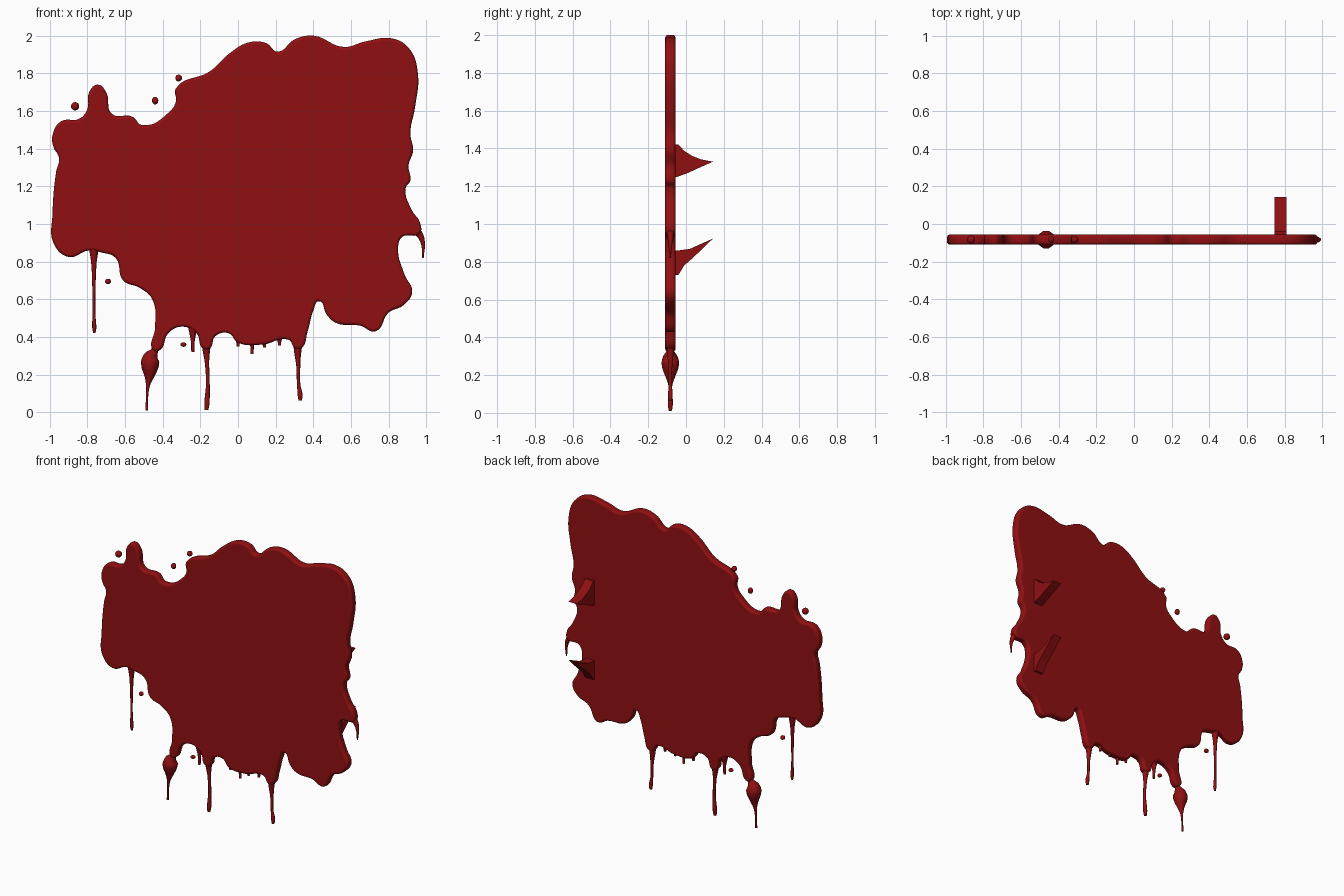
import bpy, bmesh, math

if "Cube" in bpy.data.objects:
    bpy.data.objects.remove(bpy.data.objects["Cube"])

red = bpy.data.materials.new("dark red")
red.diffuse_color = (0.28, 0.005, 0.006, 1)
red.use_nodes = True
red.node_tree.nodes["Principled BSDF"].inputs["Base Color"].default_value = red.diffuse_color
Y = -0.083   # mid plane of the slab


def finish(ob, angle=50):
    bpy.ops.object.select_all(action='DESELECT')
    ob.select_set(True)
    bpy.context.view_layer.objects.active = ob
    if ob.type == 'CURVE':
        bpy.ops.object.convert(target='MESH')
        ob = bpy.context.object
    ob.data.materials.clear()
    ob.data.materials.append(red)
    bpy.ops.object.shade_smooth_by_angle(angle=math.radians(angle))


def curve_object(name, pts, dims, cyclic, res):
    """Smooth curve through (x, z, radius) points, in the upright plane."""
    cu = bpy.data.curves.new(name, 'CURVE')
    cu.dimensions = dims
    cu.resolution_u = res
    sp = cu.splines.new('BEZIER')
    sp.bezier_points.add(len(pts) - 1)
    for bp, (x, z, r) in zip(sp.bezier_points, pts):
        bp.co = (x, z, 0)
        bp.radius = r
        bp.handle_left_type = bp.handle_right_type = 'AUTO'
    sp.use_cyclic_u = cyclic
    sp.radius_interpolation = 'CARDINAL'
    ob = bpy.data.objects.new(name, cu)
    bpy.context.collection.objects.link(ob)
    ob.rotation_euler.x = math.pi / 2
    ob.location.y = Y
    return ob


# splat: rounded slab, outline clockwise from the upper left corner
outline = [
    (-.985, 1.47), (-.94, 1.545), (-.84, 1.56), (-.80, 1.61), (-.79, 1.70), (-.745, 1.74),
    (-.70, 1.70), (-.67, 1.585), (-.56, 1.57), (-.51, 1.525), (-.36, 1.60), (-.33, 1.65),
    (-.33, 1.72), (-.15, 1.81), (-.04, 1.91), (.06, 1.965), (.15, 1.96), (.21, 1.915),
    (.30, 1.98), (.40, 2.0), (.56, 1.94), (.68, 1.97), (.82, 1.985), (.91, 1.93),
    (.955, 1.80), (.94, 1.62), (.915, 1.48), (.93, 1.39), (.905, 1.31), (.915, 1.23),
    (.89, 1.19), (.925, 1.07), (.965, 1.01), (.965, .95), (.87, .93), (.85, .87),
    (.885, .73), (.925, .64), (.88, .57), (.80, .53), (.73, .43), (.65, .46),
    (.52, .475), (.47, .52), (.43, .59), (.40, .54), (.37, .43), (.335, .34),
    (.303, .34), (.27, .385), (.13, .36), (.0, .37), (-.05, .42), (-.12, .405),
    (-.15, .34), (-.187, .34), (-.22, .42), (-.30, .455), (-.37, .42), (-.415, .33),
    (-.45, .33), (-.44, .45), (-.455, .60), (-.52, .66), (-.61, .70), (-.65, .82),
    (-.73, .85), (-.79, .86), (-.90, .825), (-.98, .90), (-.985, 1.05), (-.965, 1.28),
    (-.95, 1.35), (-.98, 1.41)]
slab = curve_object("splat", [(x, z, 1) for x, z in outline], '2D', True, 6)
slab.data.fill_mode = 'BOTH'
slab.data.extrude = 0.012
slab.data.bevel_depth = 0.015
slab.data.bevel_resolution = 3
slab.data.offset = -0.015
finish(slab)

# drips: (x, z, radius) down each run
drips = {
    "left_drip": [(-.765, .88, .026), (-.765, .80, .015), (-.765, .68, .009),
                  (-.765, .52, .008), (-.763, .45, .011), (-.763, .42, .006)],
    "bulb_drip": [(-.43, .40, .022), (-.443, .33, .019), (-.463, .29, .042), (-.467, .25, .047),
                  (-.47, .20, .03), (-.477, .15, .012), (-.483, .08, .006), (-.485, .01, .007)],
    "centre_drip": [(-.168, .40, .027), (-.168, .33, .020), (-.165, .27, .012),
                    (-.160, .15, .010), (-.165, .05, .014), (-.167, .012, .010)],
    "right_drip": [(.32, .40, .027), (.317, .32, .019), (.32, .25, .011),
                   (.322, .15, .009), (.33, .09, .013), (.33, .062, .009)],
    "side_hook": [(.92, .975, .026), (.955, .955, .020), (.98, .905, .012), (.982, .82, .004)],
}
for i, (x, top, low) in enumerate([(-.24, .46, .32), (.075, .42, .31), (0, .41, .35),
                                   (.14, .40, .345), (.22, .41, .355)]):
    drips["short_drip_%d" % i] = [(x, top, .026), (x, (top + low) / 2, .012), (x, low, .008)]
for name, pts in drips.items():
    ob = curve_object(name, pts, '3D', False, 6)
    ob.data.bevel_depth = 1.0
    ob.data.bevel_resolution = 3
    ob.data.use_fill_caps = True
    finish(ob)

# loose droplets
for i, (x, z, r, sz) in enumerate([(-.865, 1.625, .022, 1), (-.44, 1.655, .017, 1.2),
                                   (-.315, 1.775, .018, 1), (-.69, .695, .016, .9),
                                   (-.29, .36, .016, .75)]):
    bpy.ops.mesh.primitive_uv_sphere_add(segments=16, ring_count=10, radius=r, location=(x, Y, z))
    ob = bpy.context.object
    ob.name = "droplet_%d" % i
    ob.scale.z = sz
    finish(ob)


# back hooks: flat (y, z) profiles extruded across x
def fin(name, prof, x0=.745, x1=.81):
    bm = bmesh.new()
    f = bm.faces.new([bm.verts.new((x0, y, z)) for y, z in prof])
    ext = bmesh.ops.extrude_face_region(bm, geom=[f])["geom"]
    bmesh.ops.translate(bm, vec=(x1 - x0, 0, 0),
                        verts=[v for v in ext if isinstance(v, bmesh.types.BMVert)])
    bmesh.ops.recalc_face_normals(bm, faces=bm.faces[:])
    me = bpy.data.meshes.new(name)
    bm.to_mesh(me)
    bm.free()
    ob = bpy.data.objects.new(name, me)
    bpy.context.collection.objects.link(ob)
    finish(ob, 25)


fin("upper_back_hook", [(-.07, 1.42), (-.04, 1.42), (-.01, 1.388), (.03, 1.362), (.08, 1.342),
                        (.143, 1.33), (.075, 1.30), (.01, 1.27), (-.045, 1.25), (-.07, 1.25)])
fin("lower_back_hook", [(-.07, .86), (-.04, .86), (.02, .868), (.08, .895), (.143, .923),
                        (.075, .857), (.03, .815), (-.01, .78), (-.04, .73), (-.07, .73)])
